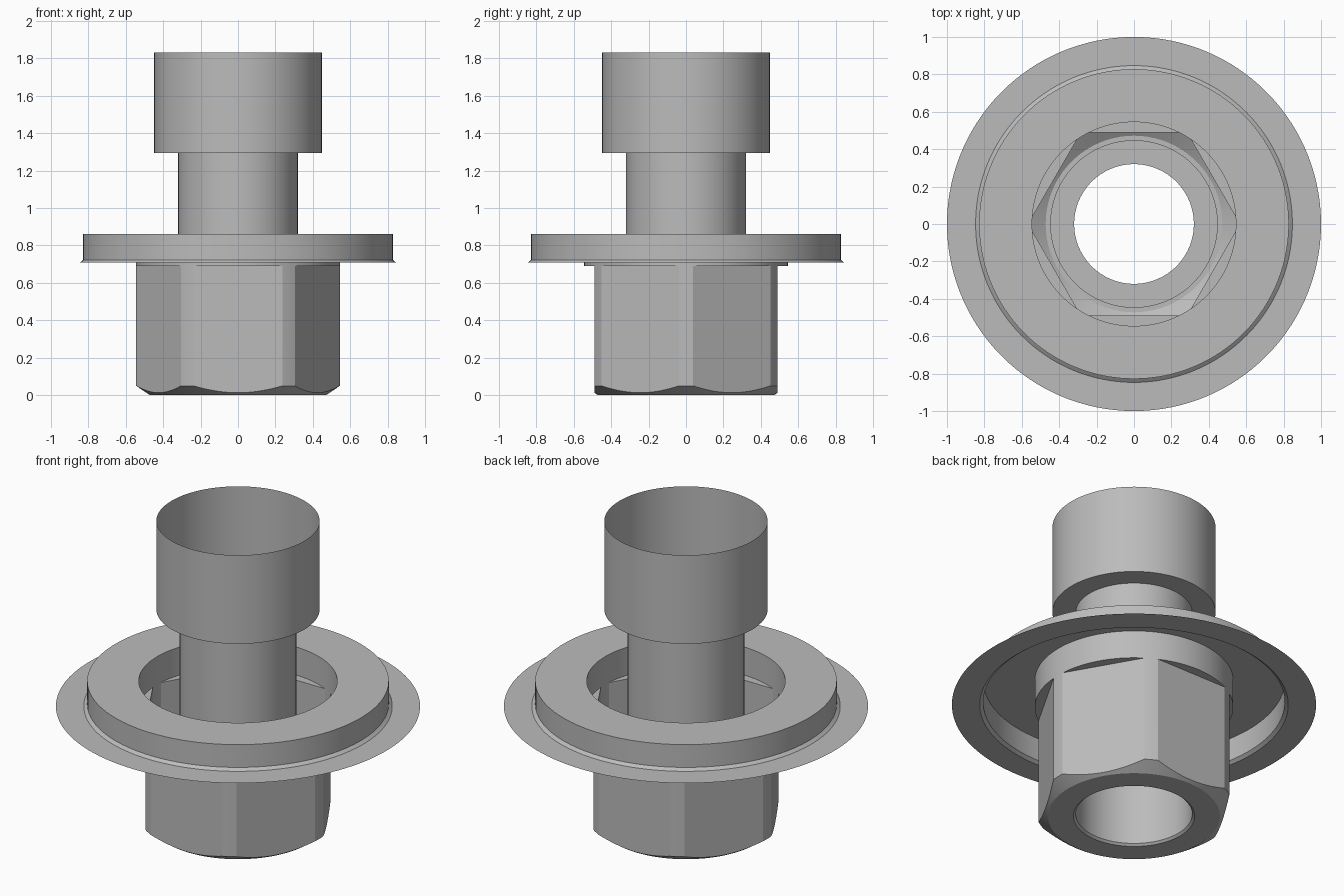
import bpy
import bmesh
from math import radians, cos, sin, acos, pi

cube = bpy.data.objects.get("Cube")
if cube:
    bpy.data.objects.remove(cube)

FLAT = 0.49       # half the distance across the nut's flats
ROUND = 0.545     # radius that trims the nut's corners
FACE = 0.472      # radius of the nut's flat bottom face
SLOPE = 0.67      # rise of the bottom chamfer
SEAT = 0.69       # height where the hexagon meets the round collar

steel = bpy.data.materials.new("grey steel")
steel.use_nodes = True
grey = (0.5, 0.5, 0.5, 1)
steel.diffuse_color = grey
steel.node_tree.nodes["Principled BSDF"].inputs["Base Color"].default_value = grey

# Angles sampled so that the hexagon's edges fall exactly on vertices
half = acos(FLAT / ROUND)
angles = []   # pairs of direction and offset from the nearest flat's middle
for side in range(6):
    middle = radians(30) + side * pi / 3
    for i in range(18):
        off = -half + 2 * half * i / 18
        angles.append((middle + off, off))
    for i in range(3):
        off = half + (pi / 3 - 2 * half) * i / 3
        angles.append((middle + off, min(off, pi / 3 - off)))


def hex_radius(off):
    return min(FLAT / cos(off), ROUND)


def ring(radius, z):
    """Round profile point."""
    return lambda off: (radius, z)


def sheet(name, profile):
    """Sweep profile points around z into a thin shell, facing outward."""
    bm = bmesh.new()
    rows = []
    for point in profile:
        row = []
        for direction, off in angles:
            r, z = point(off)
            row.append(bm.verts.new((r * cos(direction), r * sin(direction), z)))
        rows.append(row)
    n = len(angles)
    for low, high in zip(rows, rows[1:]):
        for i in range(n):
            j = (i + 1) % n
            bm.faces.new((low[i], low[j], high[j], high[i]))
    # The trimmed corners touch the collar, so close the empty slivers there
    bmesh.ops.remove_doubles(bm, verts=bm.verts, dist=0.0002)
    mesh = bpy.data.meshes.new(name)
    bm.to_mesh(mesh)
    bm.free()
    mesh.materials.append(steel)
    obj = bpy.data.objects.new(name, mesh)
    bpy.context.collection.objects.link(obj)
    bpy.ops.object.select_all(action="DESELECT")
    obj.select_set(True)
    bpy.context.view_layer.objects.active = obj
    bpy.ops.object.shade_smooth_by_angle(angle=radians(20))
    return obj


# Stepped tube, open at both ends, with a small lip at the bore
sheet("stepped_tube", [ring(0.333, 0), ring(0.32, 0.012), ring(0.32, 1.293),
                       ring(0.448, 1.293), ring(0.448, 1.83)])

# Hollow hexagonal nut: bottom face, chamfer, walls, seat and round collar
sheet("hex_nut", [ring(0.333, 0), ring(FACE, 0),
                  lambda off: (hex_radius(off), (hex_radius(off) - FACE) * SLOPE),
                  lambda off: (hex_radius(off), SEAT),
                  ring(ROUND, SEAT), ring(ROUND, 0.86)])

# Pressed flange: flat rim, small flare, raised wall and top
sheet("flange", [ring(1.0, 0.707), ring(0.847, 0.707), ring(0.828, 0.722),
                 ring(0.828, 0.86), ring(ROUND, 0.86)])
